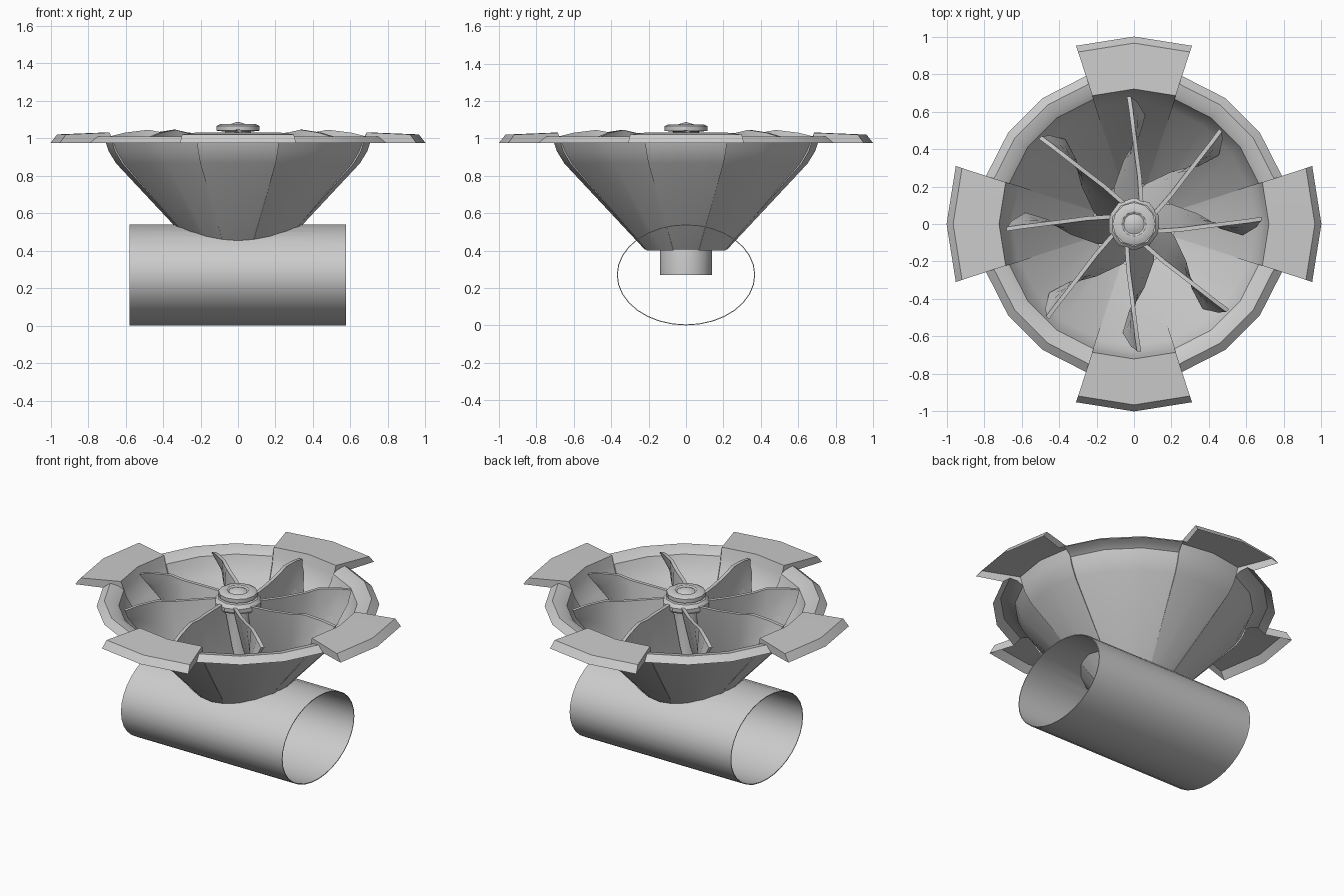
import bpy, bmesh
from math import sin, cos, radians, pi

if "Cube" in bpy.data.objects:
    bpy.data.objects.remove(bpy.data.objects["Cube"])


def make(name, verts, faces, smooth=30):
    me = bpy.data.meshes.new(name)
    me.from_pydata(verts, [], faces)
    bm = bmesh.new()
    bm.from_mesh(me)
    bmesh.ops.remove_doubles(bm, verts=bm.verts, dist=0.0005)
    bmesh.ops.recalc_face_normals(bm, faces=bm.faces)
    bm.to_mesh(me)
    bm.free()
    ob = bpy.data.objects.new(name, me)
    bpy.context.collection.objects.link(ob)
    bpy.ops.object.select_all(action='DESELECT')
    ob.select_set(True)
    bpy.context.view_layer.objects.active = ob
    if smooth:
        bpy.ops.object.shade_smooth_by_angle(angle=radians(smooth))
    return ob


def loft(columns, closed):
    """Verts and quads joining neighbouring columns of points."""
    n, k = len(columns), len(columns[0])
    verts = [p for c in columns for p in c]
    faces = []
    for i in range(n if closed else n - 1):
        j = (i + 1) % n
        for m in range(k - 1):
            faces.append((i * k + m, j * k + m, j * k + m + 1, i * k + m + 1))
    return verts, faces


def spin(profile, deg):
    a = radians(deg)
    return [(r * cos(a), r * sin(a), z) for r, z in profile]


def lathe(name, profile, sides, turn=0, smooth=30):
    cols = [spin(profile, turn + i * 360 / sides) for i in range(sides)]
    return make(name, *loft(cols, True), smooth)


# Bowl with rim and four raised tab sectors (20 sides)
base = [(.22, .40), (.64, .865), (.68, .93), (.70, .98), (.735, 1.0), (.785, 1.01), (.83, .975)]
tab = [(.22, .405), (.65, .865), (.69, .93), (.705, .975), (.72, 1.03), (.965, 1.02), (1.0, .975)]
cols = []
for q in range(4):
    for a, prof in ((-18, base), (-18, tab), (0, tab), (18, tab), (18, base), (36, base), (54, base)):
        cols.append(spin(prof, q * 90 + a))
make("bowl", *loft(cols, True))

# Oval pipe lying along x, opened where the bowl enters
N, th = 32, .005
cols = []
for i in range(N):
    a = 2 * pi * i / N
    ring = [(-.58, 0), (.575, 0), (.575, th), (-.58, th), (-.58, 0)]
    cols.append([(x, (.37 - t) * cos(a), .27 + (.27 - t) * sin(a)) for x, t in ring])
pipe = make("pipe", *loft(cols, True))
cutter = lathe("pipe_cutter", [(0, .39), (.213, .39), (.44, .64), (0, .64)], 20, 0, 0)
cutter.hide_render = True
bpy.ops.object.select_all(action='DESELECT')
pipe.select_set(True)
bpy.context.view_layer.objects.active = pipe
mod = pipe.modifiers.new("opening", 'BOOLEAN')
mod.operation, mod.object, mod.solver = 'DIFFERENCE', cutter, 'EXACT'
bpy.ops.object.modifier_apply(modifier=mod.name)
bpy.data.objects.remove(cutter)

# Hub: shaft, flange and domed nut
lathe("hub_shaft", [(0, .27), (.14, .27), (.14, .43), (.115, .52), (.085, .66), (.08, .98)], 16)
lathe("hub_flange", [(.08, .97), (.13, .975), (.14, .99), (.14, 1.01), (.12, 1.03), (0, 1.03)], 10, 18)
lathe("hub_nut", [(.07, 1.02), (.07, 1.035), (.115, 1.04), (.115, 1.065), (.095, 1.075),
                  (.065, 1.075), (.055, 1.068), (.04, 1.075), (0, 1.088)], 12)

# Eight twisted blades: top edge and bottom edge of one blade, lofted with thickness
top = [(.10, -.04, 1.015), (.25, -.03, 1.02), (.40, -.01, 1.03), (.48, .0, 1.045),
       (.60, .015, 1.03), (.68, .027, 1.01)]
bottom = [(.09, .11, .46), (.20, .10, .50), (.34, .05, .60), (.46, -.02, .71),
          (.58, -.055, .83), (.655, -.01, .94)]
h = .011
for n in range(8):
    a = radians(45 * n)
    cols = []
    for (x0, y0, z0), (x1, y1, z1) in zip(top, bottom):
        mx, my, mz = (x0 + x1) / 2, y0 * .6 + y1 * .4, (z0 + z1) / 2
        pts = [(x0, y0 - h, z0), (x0, y0 + h, z0), (mx, my + h * .7, mz), (x1, y1 + h * .5, z1),
               (x1, y1 - h * .5, z1), (mx, my - h * .7, mz), (x0, y0 - h, z0)]
        cols.append([(x * cos(a) - y * sin(a), x * sin(a) + y * cos(a), z) for x, y, z in pts])
    verts, faces = loft(cols, False)
    last = len(cols[0]) * (len(cols) - 1)
    faces += [(0, 1, 2, 5), (5, 2, 3, 4)]
    faces += [tuple(last + i for i in f) for f in ((0, 1, 2, 5), (5, 2, 3, 4))]
    make(f"blade_{n + 1}", verts, faces, 35)
